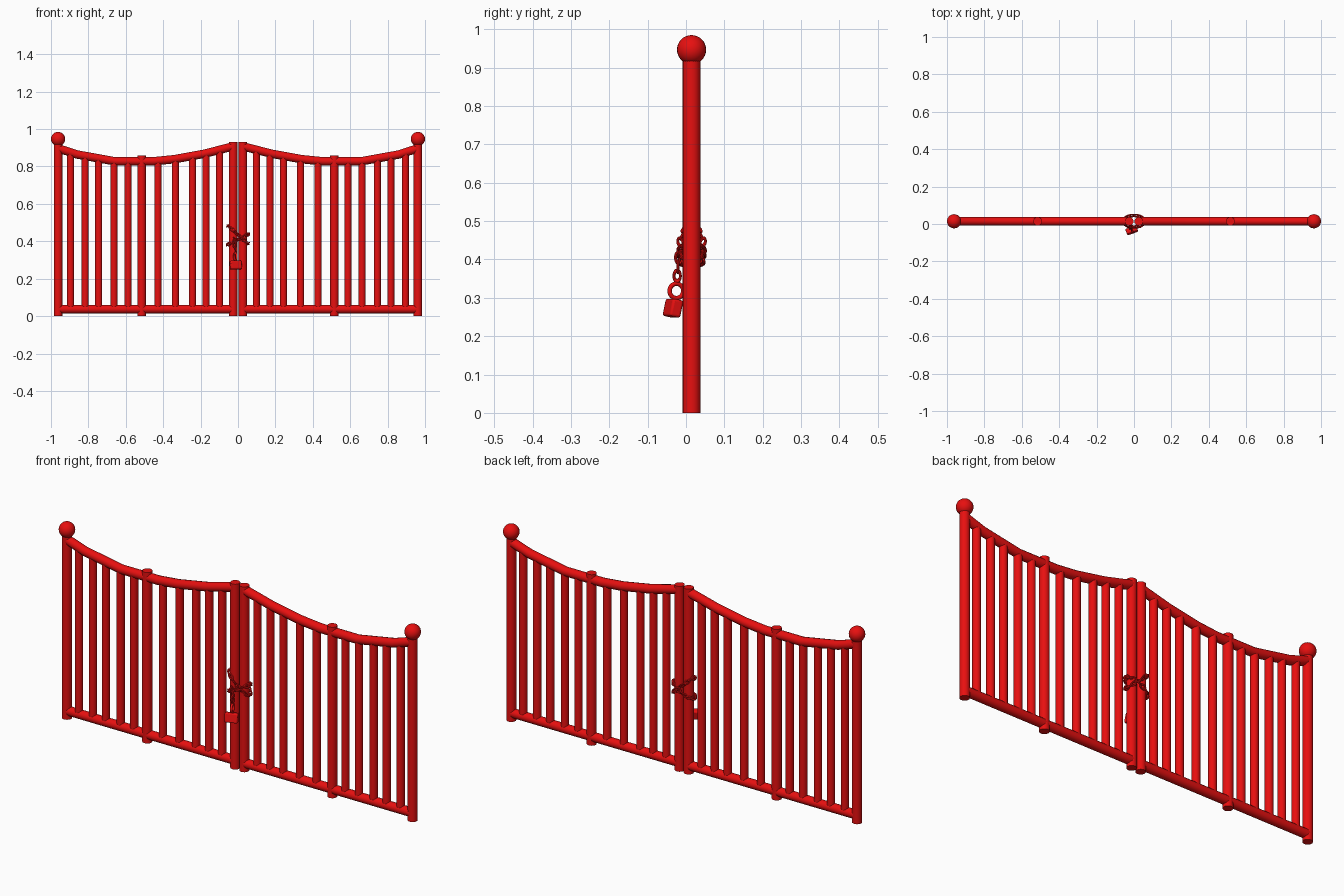
import bpy, math
from mathutils import Vector, Matrix

if "Cube" in bpy.data.objects:
    bpy.data.objects.remove(bpy.data.objects["Cube"])

red = bpy.data.materials.new("red_paint")
red.diffuse_color = (0.8, 0.005, 0.005, 1)
red.use_nodes = True
red.node_tree.nodes["Principled BSDF"].inputs["Base Color"].default_value = red.diffuse_color
Y = 0.0145  # centre plane of the gate


def finish(name):
    o = bpy.context.object
    o.name = name
    o.data.materials.clear()
    o.data.materials.append(red)
    bpy.ops.object.shade_smooth_by_angle(angle=math.radians(40))
    return o


def bar(name, x, z0, z1, r):
    bpy.ops.mesh.primitive_cylinder_add(vertices=20, radius=r, depth=z1 - z0,
                                        location=(x, Y, (z0 + z1) / 2))
    return finish(name)


def tube(name, pts, r):
    cu = bpy.data.curves.new(name, 'CURVE')
    cu.dimensions = '3D'
    cu.bevel_depth = r
    cu.bevel_resolution = 4
    cu.use_fill_caps = True
    sp = cu.splines.new('POLY')
    sp.points.add(len(pts) - 1)
    for p, c in zip(sp.points, pts):
        p.co = (*c, 1)
    o = bpy.data.objects.new(name, cu)
    bpy.context.collection.objects.link(o)
    bpy.ops.object.select_all(action='DESELECT')
    o.select_set(True)
    bpy.context.view_layer.objects.active = o
    bpy.ops.object.convert(target='MESH')
    return finish(name)


# sagging top rail profile (x, z), from the middle of the gate outwards
sag = [(0.024, 0.908), (0.18, 0.868), (0.34, 0.839), (0.45, 0.828),
       (0.66, 0.828), (0.86, 0.864), (0.965, 0.898)]


def rail_z(x):
    for (a, za), (b, zb) in zip(sag, sag[1:]):
        if a <= x <= b:
            return za + (zb - za) * (x - a) / (b - a)


balusters = [0.098, 0.171, 0.243, 0.335, 0.428, 0.588, 0.663, 0.745, 0.817, 0.895]

for s, side in ((-1, "left"), (1, "right")):
    # posts
    bar(side + "_hinge_post", s * 0.962, 0, 0.925, 0.023)
    bar(side + "_middle_post", s * 0.515, 0, 0.86, 0.023)
    bar(side + "_meeting_post", s * 0.0255, 0, 0.932, 0.023)
    # ball finial
    bpy.ops.mesh.primitive_uv_sphere_add(segments=24, ring_count=16, radius=0.038,
                                         location=(s * 0.962, Y, 0.947))
    finish(side + "_ball_finial")
    # rails
    tube(side + "_top_rail", [(s * x, Y, z) for x, z in sag], 0.0225)
    tube(side + "_bottom_rail", [(s * 0.024, Y, 0.037), (s * 0.962, Y, 0.037)], 0.0225)
    # balusters
    for x in balusters:
        bar(side + "_baluster", s * x, 0.037, rail_z(x), 0.019)

# one chain link mesh, shared by every link
bpy.ops.mesh.primitive_torus_add(major_segments=16, minor_segments=8,
                                 major_radius=0.0085, minor_radius=0.0038)
link = finish("chain_link")
link.data.transform(Matrix.Diagonal((1.6, 1, 1, 1)))


def place_link(pos, tangent, outward, turn):
    x = tangent.normalized()
    z = x.cross(outward).normalized()
    rot = Matrix((x, z.cross(x), z)).transposed().to_4x4()
    o = bpy.data.objects.new("chain_link", link.data)
    bpy.context.collection.objects.link(o)
    o.matrix_world = Matrix.Translation(pos) @ rot @ Matrix.Rotation(turn, 4, 'X')


def chain_loop(z_mid, slope, rx, ry, count):
    for i in range(count):
        a = 2 * math.pi * i / count
        c, n = math.cos(a), math.sin(a)
        place_link(Vector((rx * c, Y + ry * n, z_mid + slope * c)),
                   Vector((-rx * n, ry * c, -slope * n)), Vector((c, n, 0)),
                   math.radians(45 if i % 2 else -45))


# two crossing loops around the meeting posts
chain_loop(0.435, -0.048, 0.054, 0.030, 14)
chain_loop(0.41, 0.028, 0.055, 0.031, 14)
# hanging end of the chain
for i in range(3):
    place_link(Vector((-0.022 + 0.004 * i, -0.019 - 0.002 * i, 0.405 - 0.024 * i)),
               Vector((0.1, 0, -1)), Vector((0, -1, 0)), math.radians(90 * (i % 2)))
bpy.data.objects.remove(link)

# padlock shackle
bpy.ops.mesh.primitive_torus_add(major_segments=24, minor_segments=10, major_radius=0.019,
                                 minor_radius=0.006, location=(-0.014, -0.025, 0.318),
                                 rotation=(0, math.radians(90), math.radians(20)))
finish("padlock_shackle")
# padlock body
bpy.ops.mesh.primitive_cube_add(size=1, location=(-0.012, -0.034, 0.273),
                                rotation=(math.radians(-12), 0, math.radians(20)))
body = bpy.context.object
body.scale = (0.062, 0.03, 0.046)
bpy.ops.object.transform_apply(location=False, rotation=False, scale=True)
bev = body.modifiers.new("rounded_edges", 'BEVEL')
bev.width = 0.006
bev.segments = 3
finish("padlock_body")
